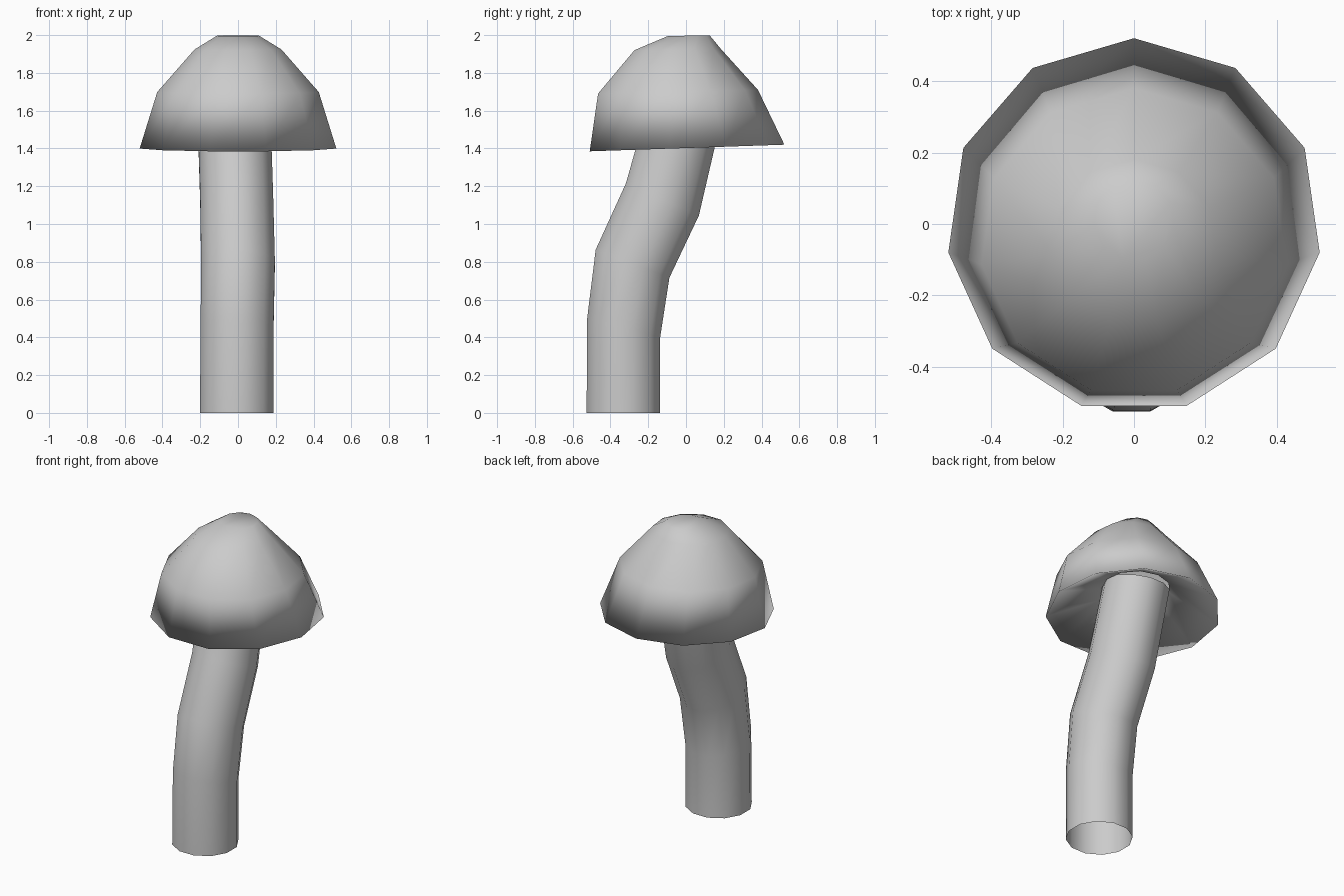
import bpy, bmesh, math

if "Cube" in bpy.data.objects:
    bpy.data.objects.remove(bpy.data.objects["Cube"])


def loft(name, rings, sides, start, cap_top=False):
    """Skin a stack of rings given as (x, y, z, radius, slope of z along y)."""
    bm = bmesh.new()
    loops = []
    for cx, cy, cz, r, slope in rings:
        loop = []
        for i in range(sides):
            a = start + 2 * math.pi * i / sides
            dy = r * math.sin(a)
            loop.append(bm.verts.new((cx + r * math.cos(a), cy + dy, cz + dy * slope)))
        loops.append(loop)
    for low, high in zip(loops, loops[1:]):
        for i in range(sides):
            j = (i + 1) % sides
            bm.faces.new((low[i], low[j], high[j], high[i]))
    if cap_top:
        bm.faces.new(loops[-1])
    for f in bm.faces:
        f.smooth = True
    mesh = bpy.data.meshes.new(name)
    bm.to_mesh(mesh)
    bm.free()
    obj = bpy.data.objects.new(name, mesh)
    bpy.context.collection.objects.link(obj)
    return obj


# Bent stem, open at the foot, each ring tilted across the bend
loft("stem", [
    (-0.007, -0.332, 0.00, 0.201, 0.0),
    (-0.005, -0.330, 0.45, 0.200, -0.26),
    (0.000, -0.283, 0.79, 0.202, -0.38),
    (-0.007, -0.125, 1.13, 0.200, -0.44),
    (-0.022, -0.005, 1.60, 0.200, -0.20),
], 12, math.radians(15))

# Cap: hollow underside, flared rim, dome and flat top
loft("cap", [
    (-0.02, -0.005, 1.59, 0.205, 0.0),
    (0.0, -0.005, 1.402, 0.526, 0.034),
    (0.0, -0.051, 1.70, 0.432, 0.023),
    (0.0, -0.050, 1.925, 0.232, 0.02),
    (0.0, 0.012, 1.997, 0.113, 0.02),
], 11, math.radians(90), cap_top=True)
